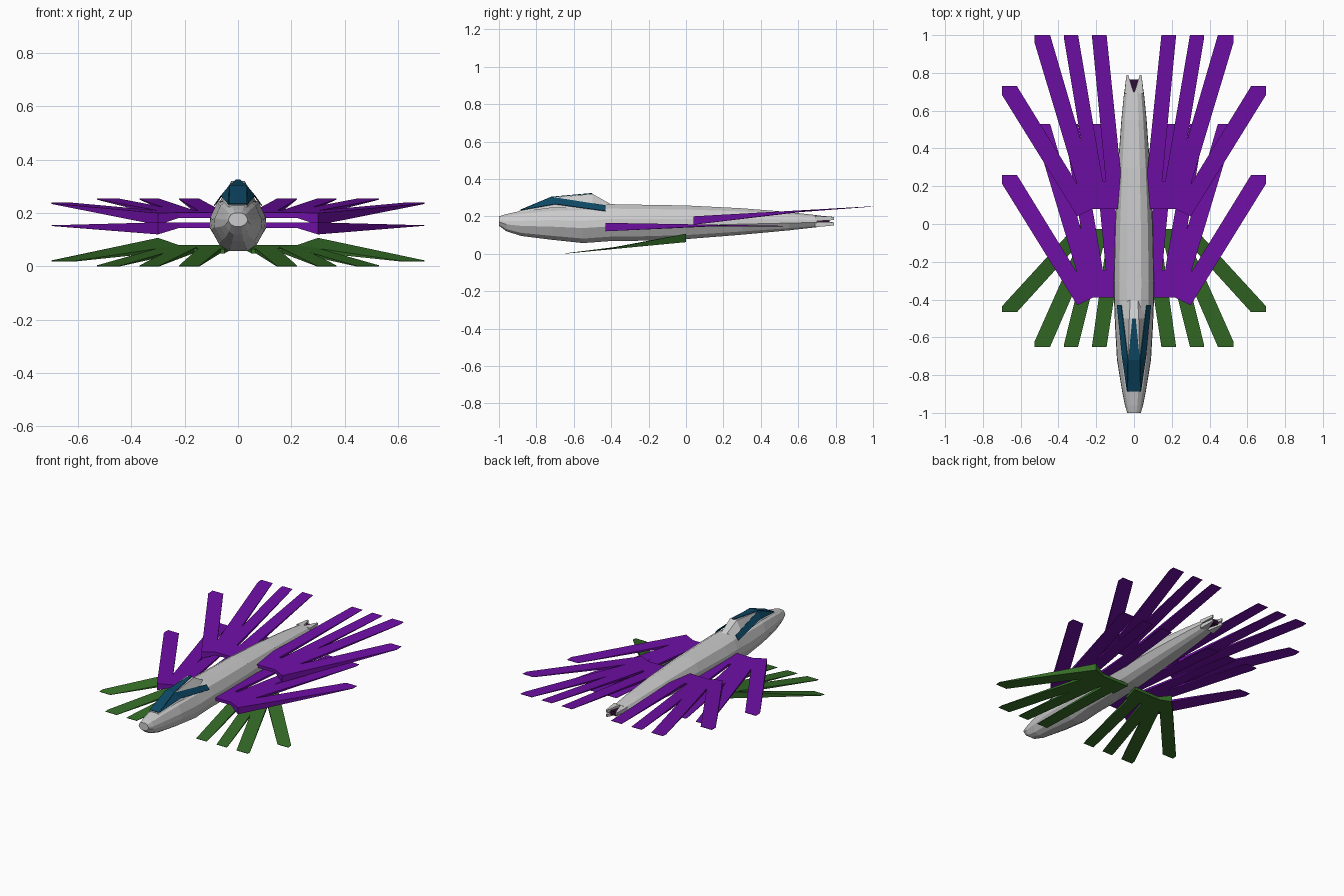
import bpy, bmesh

if "Cube" in bpy.data.objects:
    bpy.data.objects.remove(bpy.data.objects["Cube"])


def material(name, rgb):
    m = bpy.data.materials.new(name)
    m.diffuse_color = (*rgb, 1)
    m.use_nodes = True
    m.node_tree.nodes["Principled BSDF"].inputs["Base Color"].default_value = m.diffuse_color
    return m


PURPLE = material("purple", (0.16, 0.005, 0.38))
GREEN = material("green", (0.035, 0.15, 0.02))
BLUE = material("glass_blue", (0.004, 0.065, 0.13))
DARK = material("dark_violet", (0.03, 0.004, 0.035))


def make(name, verts, faces, mat=None, mirror=False):
    me = bpy.data.meshes.new(name)
    me.from_pydata(verts, [], faces)
    bm = bmesh.new()
    bm.from_mesh(me)
    bmesh.ops.recalc_face_normals(bm, faces=bm.faces)
    bm.to_mesh(me)
    bm.free()
    ob = bpy.data.objects.new(name, me)
    bpy.context.collection.objects.link(ob)
    if mat:
        me.materials.append(mat)
    if mirror:
        ob.modifiers.new("mirror", 'MIRROR').use_mirror_merge = False
    return ob


def loft(name, rings, mat=None, mirror=False):
    n = len(rings[0])
    verts = [p for r in rings for p in r]
    faces = [(k * n + i, k * n + (i + 1) % n, (k + 1) * n + (i + 1) % n, (k + 1) * n + i)
             for k in range(len(rings) - 1) for i in range(n)]
    faces += [tuple(range(n)), tuple(range(len(verts) - n, len(verts)))]
    return make(name, verts, faces, mat, mirror)


# fuselage: faceted cross-section scaled along the length
HALF = [(0.33, 0), (0.7, 0.12), (1, 0.4), (0.97, 0.6), (0.73, 0.88), (0.36, 1)]
SECTION = HALF + [(-x, z) for x, z in reversed(HALF)]
HULL = [(-1, .036, .15, .20), (-.96, .048, .12, .212), (-.88, .064, .095, .23),
        (-.72, .09, .075, .25), (-.55, .1, .057, .257), (-.4, .106, .068, .265),
        (-.3, .107, .068, .263), (0, .1, .078, .258), (.3, .085, .102, .243),
        (.55, .067, .125, .223), (.7, .052, .142, .206)]
loft("fuselage", [[(x * w, y, b + z * (t - b)) for x, z in SECTION] for y, w, b, t in HULL])

# canopy hump
CANOPY = [(-.89, .036, .222, .03, .23), (-.72, .058, .245, .03, .30),
          (-.5, .07, .24, .025, .32), (-.4, .06, .25, .02, .264)]
loft("canopy_hump", [[(-wb, y, zb), (wb, y, zb), (wt, y, zt), (-wt, y, zt)]
                     for y, wb, zb, wt, zt in CANOPY])

# windows: windshield, roof strip and side strips
windshield = make("windshield",
                  [(-.034, -.885, .234), (.034, -.885, .234), (.031, -.72, .303),
                   (-.031, -.72, .303), (.009, -.5, .323), (-.009, -.5, .323)],
                  [(0, 1, 2, 3), (3, 2, 4, 5)], BLUE)
side = make("side_window",
            [(.036, -.885, .232), (.031, -.72, .303), (.067, -.43, .258),
             (.089, -.43, .228), (.063, -.7, .265)],
            [(0, 4, 1), (1, 4, 3, 2)], BLUE, True)
for ob in (windshield, side):
    s = ob.modifiers.new("thickness", 'SOLIDIFY')
    s.thickness, s.offset = 0.004, 0

# forked tail with dark exhaust between the prongs
for name, z0, z1, t0, t1 in (("upper", .174, .206, .18, .197), ("lower", .142, .174, .151, .168)):
    loft(name + "_tail_prong",
         [[(0, .69, z0), (.052, .69, z0), (.05, .69, z1 - .004), (0, .69, z1)],
          [(.031, .79, t0), (.04, .79, t0), (.04, .79, t1), (.031, .79, t1)]], mirror=True)
loft("exhaust", [[(-w, y, .16), (w, y, .16), (w, y, .188), (-w, y, .188)]
                 for y, w in ((.68, .02), (.766, .031))], DARK)

# feathers: root x pair, root lengths, tip x pair, tip length, corner cut
FEATHERS = [(.05, .135, .04, .04, .145, .222, .96, .012),
            (.14, .22, .04, .04, .296, .37, .96, .022),
            (.175, .262, .04, .04, .444, .528, .96, .035),
            (.22, .30, .04, 0, .62, .70, .69, .045)]


def wing(name, y0, scale, z0, z1, side, mat):
    """Fan of four wedge feathers; side is the direction of thickness."""
    verts, faces = [], []

    def slab(outline):
        n, k = len(outline), len(verts)
        flat = [(x, y0 + scale * u, z0 + (z1 - z0) * u / .96) for x, u, t in outline]
        verts.extend(flat)
        verts.extend((p[0], p[1], p[2] + side * o[2]) for p, o in zip(flat, outline))
        faces.extend([tuple(range(k, k + n)), tuple(range(k + n, k + 2 * n))])
        faces.extend((k + i, k + (i + 1) % n, k + n + (i + 1) % n, k + n + i) for i in range(n))

    for a, b, ua, ub, ta, tb, ut, cut in FEATHERS:
        slab([(a, ua, .02), (b, ub, .045 if ub == 0 else .02),
              (tb, ut - cut, .002), (tb, ut, .002), (ta, ut, .002)])
    slab([(.03, .04, .02), (.24, .04, .02), (.29, .17, .017), (.05, .2, .016)])
    make(name, verts, faces, mat, True)


wing("rear_wing", .04, 1, .2, .254, -1, PURPLE)
wing("middle_wing", -.43, 1, .165, .149, -1, PURPLE)
wing("lower_front_wing", 0, -.677, .062, 0, 1, GREEN)
